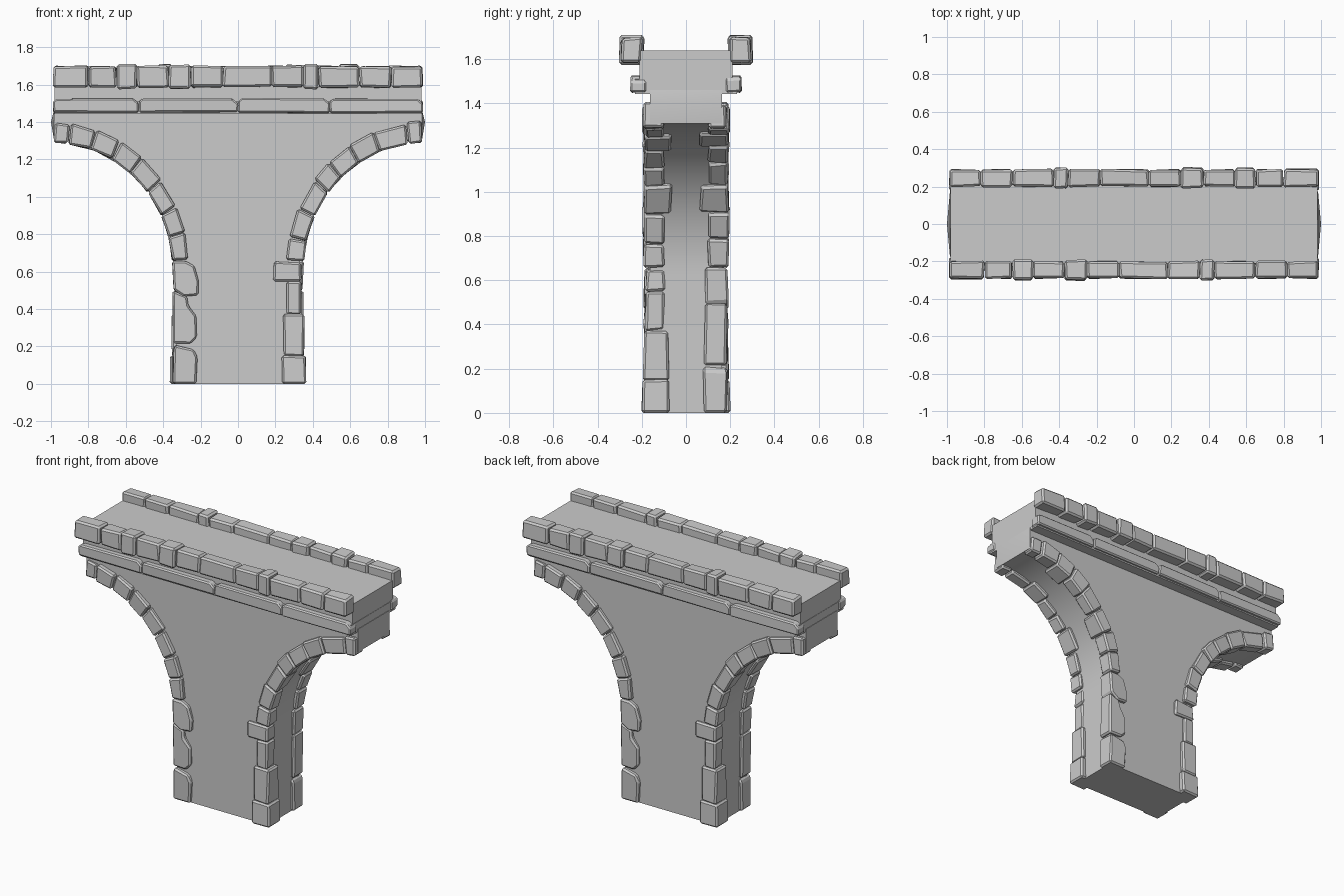
import bpy, bmesh, math, random
from mathutils import Matrix

random.seed(4)
if "Cube" in bpy.data.objects:
    bpy.data.objects.remove(bpy.data.objects["Cube"], do_unlink=True)

stone = bpy.data.materials.new("plain grey stone")
stone.use_nodes = True
GREY = (0.6, 0.6, 0.6, 1)
stone.diffuse_color = GREY
stone.node_tree.nodes["Principled BSDF"].inputs["Base Color"].default_value = GREY


def prism(bm, outline, y0, y1):
    """Extrude an (x, z) outline from y0 to y1."""
    near = [bm.verts.new((x, y0, z)) for x, z in outline]
    far = [bm.verts.new((x, y1, z)) for x, z in outline]
    bm.faces.new(near)
    bm.faces.new(far[::-1])
    n = len(outline)
    for i in range(n):
        j = (i + 1) % n
        bm.faces.new((near[j], near[i], far[i], far[j]))
    return near + far


def finish(name, bm, smooth=False):
    bmesh.ops.recalc_face_normals(bm, faces=bm.faces)
    mesh = bpy.data.meshes.new(name)
    bm.to_mesh(mesh)
    bm.free()
    mesh.materials.append(stone)
    obj = bpy.data.objects.new(name, mesh)
    bpy.context.collection.objects.link(obj)
    if smooth:
        bpy.ops.object.select_all(action='DESELECT')
        obj.select_set(True)
        bpy.context.view_layer.objects.active = obj
        bpy.ops.object.shade_smooth_by_angle(angle=math.radians(25))
    return obj


def stones(name, blocks, bevel=0.01, jitter=0.005):
    """Make rough chamfered blocks at the front and a half-turned copy at the back."""
    bm = bmesh.new()
    for outline, y0, y1 in blocks:
        part = bmesh.new()
        for v in prism(part, outline, y0, y1):
            v.co.x += random.uniform(-jitter, jitter)
            v.co.y += random.uniform(-jitter, jitter)
            if v.co.z > 0.01:
                v.co.z += random.uniform(-jitter, jitter)
        bmesh.ops.recalc_face_normals(part, faces=part.faces)
        bmesh.ops.bevel(part, geom=part.edges[:], offset=bevel, segments=1,
                        affect='EDGES', clamp_overlap=True)
        temp = bpy.data.meshes.new("temp")
        part.to_mesh(temp)
        part.free()
        bm.from_mesh(temp)
        bpy.data.meshes.remove(temp)
    back = bm.copy()
    bmesh.ops.rotate(back, verts=back.verts, matrix=Matrix.Rotation(math.pi, 3, 'Z'))
    finish("front_" + name, bm)
    finish("back_" + name, back)


def box(x0, x1, z0, z1):
    return [(x0, z0), (x1, z0), (x1, z1), (x0, z1)]


def arc(angle, rx, rz, side=1):
    """Point on the half arch that springs from the pier."""
    a = math.radians(angle)
    return (side * (1 - rx * math.cos(a)), 0.62 + rz * math.sin(a))


# Pier and arch body, with slightly bulging ends
half = [(0.33, 0)] + [arc(t, 0.67, 0.69) for t in range(0, 86, 5)]
half += [(0.985, 1.31), (0.985, 1.4), (0.985, 1.46)]
bm = bmesh.new()
prism(bm, half + [(-x, z) for x, z in reversed(half)], -0.163, 0.163)
bmesh.ops.bisect_plane(bm, geom=bm.verts[:] + bm.edges[:] + bm.faces[:],
                       plane_co=(0, 0, 0), plane_no=(0, 1, 0))
for v in bm.verts:
    if abs(v.co.y) < 0.01 and abs(v.co.x) > 0.98 and 1.35 < v.co.z < 1.45:
        v.co.x = math.copysign(1, v.co.x)
finish("pier_body", bm, smooth=True)

# Road deck and the ledge below the cornice
bm = bmesh.new()
prism(bm, box(-0.98, 0.98, 1.445, 1.64), -0.21, 0.21)
prism(bm, box(-0.982, 0.982, 1.442, 1.51), -0.23, 0.23)
finish("road_deck", bm)

# Ring of stones along each arch edge
joints = {-1: [3, 14, 25, 37, 49, 60, 71, 82, 88.7],
          1: [3, 12, 24, 37, 46, 57, 68, 82, 88.7]}
for side, label in ((-1, "right"), (1, "left")):
    ring = []
    for i, (a, b) in enumerate(zip(joints[side], joints[side][1:])):
        lift = random.uniform(-0.006, 0.006)
        a, b = a + 0.2, b - 0.2
        outline = [arc(a, 0.65, 0.67, side), arc(b, 0.65, 0.67, side),
                   arc(b, 0.74 + lift, 0.78 + lift, side),
                   arc(a, 0.74 + lift, 0.78 + lift, side)]
        inner = -0.065 if i % 3 == 2 else -0.1
        ring.append((outline, random.uniform(-0.196, -0.182), inner))
    stones(label + "_arch_stones", ring)

# Corner stones up the pier
stones("left_corner_stones", [
    (box(0.235, 0.362, 0, 0.147), -0.2, -0.077),
    (box(0.245, 0.353, 0.15, 0.37), -0.193, -0.077),
    (box(0.257, 0.338, 0.373, 0.545), -0.185, -0.095),
    (box(0.19, 0.338, 0.55, 0.65), -0.18, -0.095)])
stones("right_corner_stones", [
    ([(-0.345, 0), (-0.22, 0), (-0.215, 0.14), (-0.24, 0.18), (-0.33, 0.21),
      (-0.345, 0.19)], -0.188, -0.08),
    ([(-0.35, 0.22), (-0.25, 0.215), (-0.22, 0.25), (-0.225, 0.36),
      (-0.26, 0.42), (-0.27, 0.47), (-0.35, 0.5)], -0.185, -0.085),
    ([(-0.34, 0.5), (-0.29, 0.47), (-0.21, 0.47), (-0.21, 0.55),
      (-0.23, 0.63), (-0.28, 0.66), (-0.35, 0.66)], -0.19, -0.085)])

# Long cornice slabs with chipped upper corners
edges = [-0.988, -0.53, 0, 0.49, 0.988]
slabs = []
for a, b in zip(edges, edges[1:]):
    outline = [(a, 1.45), (b, 1.45), (b, 1.5), (b - 0.03, 1.525),
               (a + 0.02, 1.525), (a, 1.51)]
    slabs.append((outline, -0.25, -0.18))
stones("cornice", slabs, bevel=0.008, jitter=0.003)

# Parapet stones of uneven length
edges = [-0.99, -0.8, -0.65, -0.54, -0.37, -0.25, -0.08, 0.18, 0.35, 0.43,
         0.65, 0.82, 0.985]
parapet = []
for i, (a, b) in enumerate(zip(edges, edges[1:])):
    proud = 0.008 if i in (2, 4, 8) else 0
    outline = box(a + 0.001, b - 0.001, 1.585 - proud, 1.698 + proud)
    parapet.append((outline, -0.292 - proud, -0.2 + proud))
stones("parapet", parapet, bevel=0.011)
